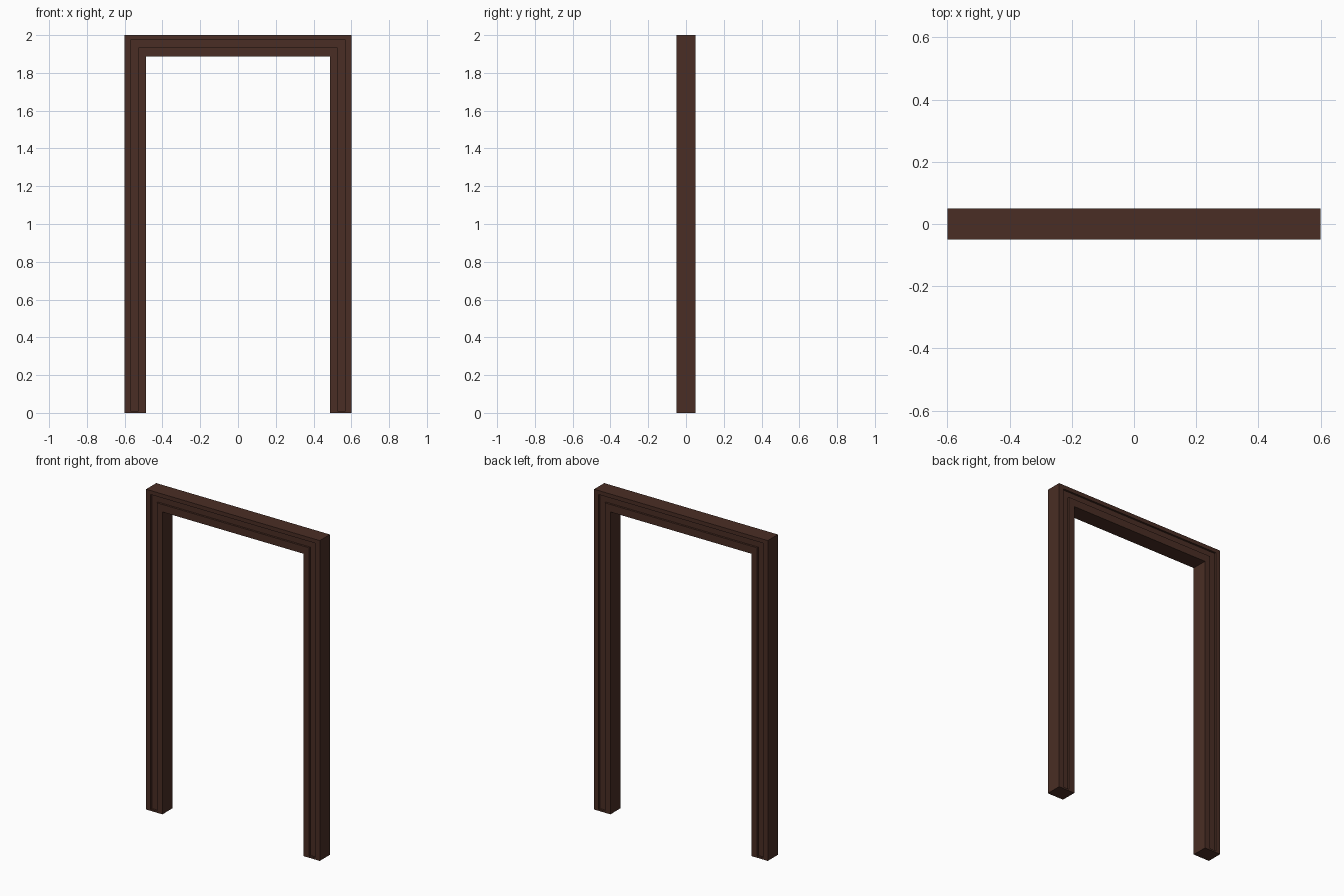
import bpy, bmesh

if "Cube" in bpy.data.objects:
    bpy.data.objects.remove(bpy.data.objects["Cube"])

wood = bpy.data.materials.new("dark brown wood")
wood.diffuse_color = (0.068, 0.027, 0.018, 1)
wood.use_nodes = True
wood.node_tree.nodes["Principled BSDF"].inputs["Base Color"].default_value = wood.diffuse_color

DEPTH, GROOVE = 0.05, 0.012
# U-shaped paths: half width, top height, foot height
outer = (0.6, 2.0, 0.0)
groove_out = (0.568, 1.975, 0.01)
groove_in = (0.526, 1.935, 0.01)
inner = (0.487, 1.888, 0.0)

# closed cross-section: front half, then mirrored back half
front = [(outer, DEPTH), (groove_out, DEPTH), (groove_out, DEPTH - GROOVE),
         (groove_in, DEPTH - GROOVE), (groove_in, DEPTH), (inner, DEPTH)]
section = [(p, -y) for p, y in front] + [(p, y) for p, y in reversed(front)]

bm = bmesh.new()
rings = []
for (p, y) in section:
    w, top, foot = p
    rings.append([bm.verts.new(c) for c in
                  ((-w, y, foot), (-w, y, top), (w, y, top), (w, y, foot))])

# sweep the section up, across and down
n = len(rings)
for i in range(n):
    a, b = rings[i], rings[(i + 1) % n]
    for s in range(3):
        bm.faces.new((a[s], a[s + 1], b[s + 1], b[s]))

# feet: groove ends, front and back lips, and underside
for s in (0, 3):
    v = [r[s] for r in rings]
    for k in (0, 6):
        bm.faces.new((v[k + 1], v[k + 2], v[k + 3], v[k + 4]))
        bm.faces.new((v[k], v[k + 1], v[k + 4], v[k + 5]))
    bm.faces.new((v[0], v[5], v[6], v[11]))

bmesh.ops.recalc_face_normals(bm, faces=bm.faces[:])
mesh = bpy.data.meshes.new("door_frame")
bm.to_mesh(mesh)
bm.free()
mesh.materials.append(wood)
obj = bpy.data.objects.new("door_frame", mesh)
bpy.context.collection.objects.link(obj)
